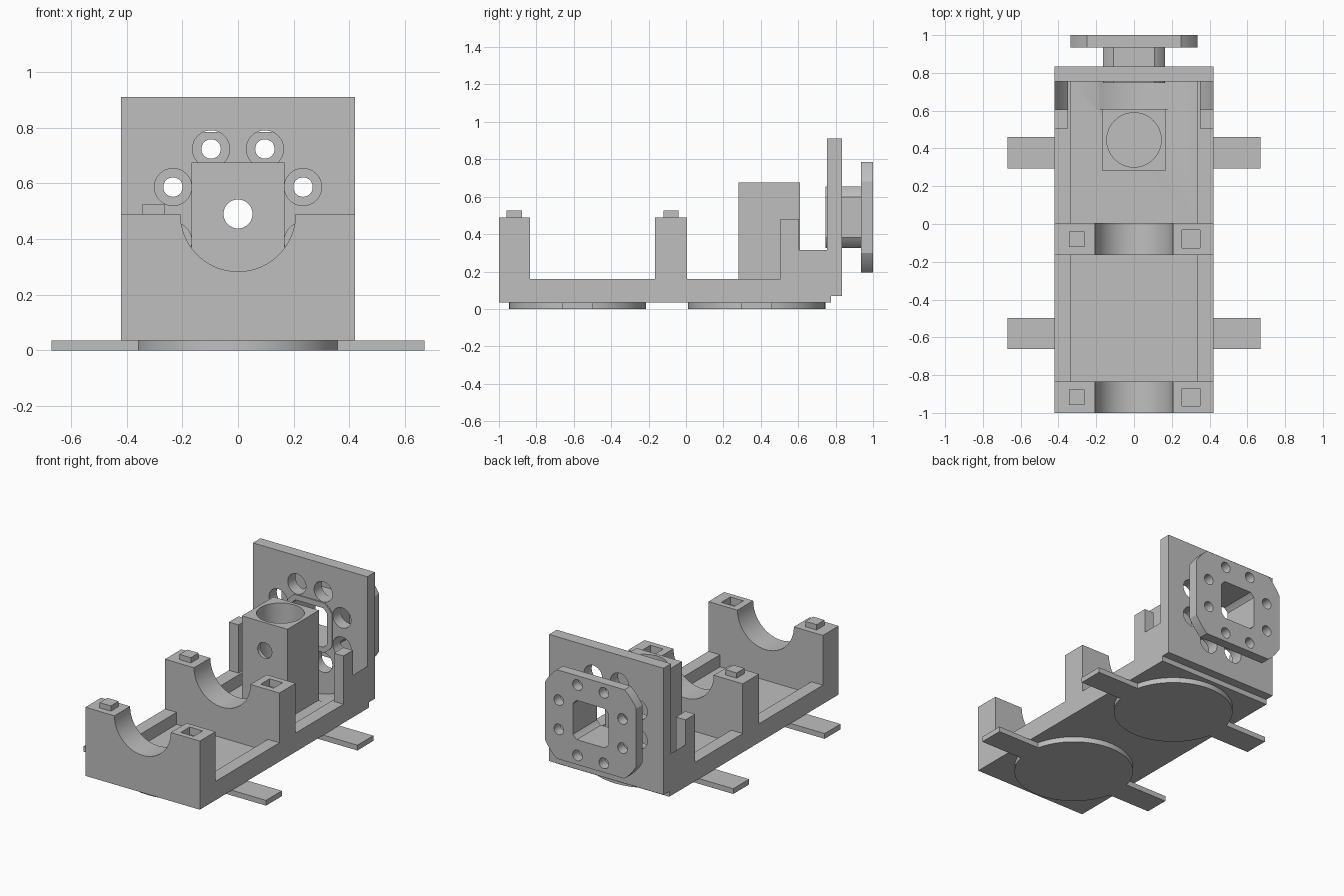
import bpy, bmesh
from math import sin, cos, acos, asin, pi, radians

cube = bpy.data.objects.get("Cube")
if cube:
    bpy.data.objects.remove(cube, do_unlink=True)

grey = bpy.data.materials.new("plain grey")
grey.use_nodes = True
grey.diffuse_color = (0.52, 0.52, 0.52, 1)
grey.node_tree.nodes["Principled BSDF"].inputs["Base Color"].default_value = (0.52, 0.52, 0.52, 1)

AXIS_Z = 0.49      # height of the long central axis


def prism(name, points, axis, lo, hi):
    """Extrude a 2D outline along x, y or z."""
    place = {"x": lambda u, v, h: (h, u, v),
             "y": lambda u, v, h: (u, h, v),
             "z": lambda u, v, h: (u, v, h)}[axis]
    bm = bmesh.new()
    low = [bm.verts.new(place(u, v, lo)) for u, v in points]
    high = [bm.verts.new(place(u, v, hi)) for u, v in points]
    bm.faces.new(low)
    bm.faces.new(high)
    n = len(points)
    for i in range(n):
        j = (i + 1) % n
        bm.faces.new((low[i], low[j], high[j], high[i]))
    bmesh.ops.recalc_face_normals(bm, faces=bm.faces)
    mesh = bpy.data.meshes.new(name)
    bm.to_mesh(mesh)
    bm.free()
    mesh.materials.append(grey)
    ob = bpy.data.objects.new(name, mesh)
    bpy.context.collection.objects.link(ob)
    return ob


def box(name, x0, x1, y0, y1, z0, z1):
    return prism(name, [(x0, y0), (x1, y0), (x1, y1), (x0, y1)], "z", z0, z1)


def circle(u, v, r, n=48):
    return [(u + r * cos(2 * pi * i / n), v + r * sin(2 * pi * i / n)) for i in range(n)]


def trimmed_circle(hx, hz, r, n=8):
    """Rectangle whose corners are rounded by one large central circle."""
    a, b = acos(hx / r), asin(hz / r)
    spans = [(a, b), (pi - b, pi - a), (pi + a, pi + b), (2 * pi - b, 2 * pi - a)]
    return [(r * cos(s + (e - s) * i / n), AXIS_Z + r * sin(s + (e - s) * i / n))
            for s, e in spans for i in range(n + 1)]


def combine(ob, others, operation="DIFFERENCE"):
    """Apply booleans and remove the helper solids."""
    for c in others:
        c.hide_render = True
        m = ob.modifiers.new("cut", "BOOLEAN")
        m.operation = operation
        m.solver = "EXACT"
        m.object = c
    graph = bpy.context.evaluated_depsgraph_get()
    mesh = bpy.data.meshes.new_from_object(ob.evaluated_get(graph))
    ob.modifiers.clear()
    ob.data = mesh
    for c in others:
        bpy.data.objects.remove(c, do_unlink=True)


def bolt_holes(r, y0, y1):
    return [prism("hole", circle(0.253 * cos(t), AXIS_Z + 0.253 * sin(t), r, 32), "y", y0, y1)
            for t in (radians(22.5 + 45 * k) for k in range(8))]


# Body: side profile with tray, two cradles, rear pillars and back plate
side = [(-1, .035), (.775, .035), (.775, .07), (.835, .07), (.835, .91), (.755, .91),
        (.755, .48), (.505, .48), (.505, .16), (.005, .16), (.005, AXIS_Z), (-.165, AXIS_Z),
        (-.165, .16), (-.835, .16), (-.835, AXIS_Z), (-1, AXIS_Z)]
body = prism("body", side, "x", -0.42, 0.42)

cradles = [(-1, -0.835), (-0.165, 0.005)]
cutters = [
    box("front_pocket", -0.335, 0.335, -0.835, -0.165, 0.08, 0.3),
    box("rear_pocket", -0.335, 0.335, 0.005, 0.755, 0.08, 0.6),
    box("pillar_gap", -0.35, 0.35, 0.3, 0.755, 0.16, 0.6),
    prism("rear_clearance", circle(0, AXIS_Z, 0.455, 96), "y", 0.605, 0.755),
    prism("neck_opening", trimmed_circle(0.15, 0.15, 0.182), "y", 0.7, 0.9),
]
for y0, y1 in cradles:
    mid = (y0 + y1) / 2
    cutters.append(prism("cradle_cut", circle(0, AXIS_Z, 0.207, 64), "y", y0 - 0.03, y1 + 0.03))
    cutters.append(box("socket", 0.255, 0.35, mid - 0.047, mid + 0.047, 0.44, 0.6))
cutters += bolt_holes(0.067, 0.74, 0.9)
combine(body, cutters)

# Alignment pegs on the cradles
parts = [body]
for label, (y0, y1) in zip(("front", "middle"), cradles):
    mid = (y0 + y1) / 2
    parts.append(box(label + "_peg", -0.345, -0.262, mid - 0.041, mid + 0.041, 0.48, 0.525))

# Upright post with a vertical bore and a cross hole
post = box("bored_post", -0.167, 0.167, 0.28, 0.61, 0.075, 0.675)
combine(post, [prism("bore", circle(0, 0.445, 0.144, 64), "z", 0.085, 0.8),
               prism("cross_hole", circle(0, AXIS_Z, 0.052), "y", 0.2, 0.7)])
parts.append(post)

# Hollow neck and bolted flange behind the back plate
neck = prism("neck", trimmed_circle(0.165, 0.165, 0.198), "y", 0.747, 0.94)
combine(neck, [prism("neck_bore", trimmed_circle(0.13, 0.13, 0.165), "y", 0.7, 1.1)])
flange = prism("flange", trimmed_circle(0.335, 0.295, 0.386), "y", 0.935, 1.0)
combine(flange, [prism("flange_bore", trimmed_circle(0.13, 0.13, 0.165), "y", 0.7, 1.1)]
        + bolt_holes(0.035, 0.9, 1.1))
parts += [neck, flange]

# Round feet with side tabs under the tray
for label, y in (("front", -0.58), ("rear", 0.378)):
    foot = prism(label + "_foot", circle(0, y, 0.367, 80), "z", 0, 0.035)
    combine(foot, [box("tabs", -0.67, 0.67, y - 0.083, y + 0.083, 0, 0.035)], "UNION")
    parts.append(foot)

# Smooth the round walls and keep edges crisp
bpy.ops.object.select_all(action="DESELECT")
for ob in parts:
    ob.select_set(True)
bpy.context.view_layer.objects.active = body
bpy.ops.object.shade_smooth_by_angle(angle=radians(25))
